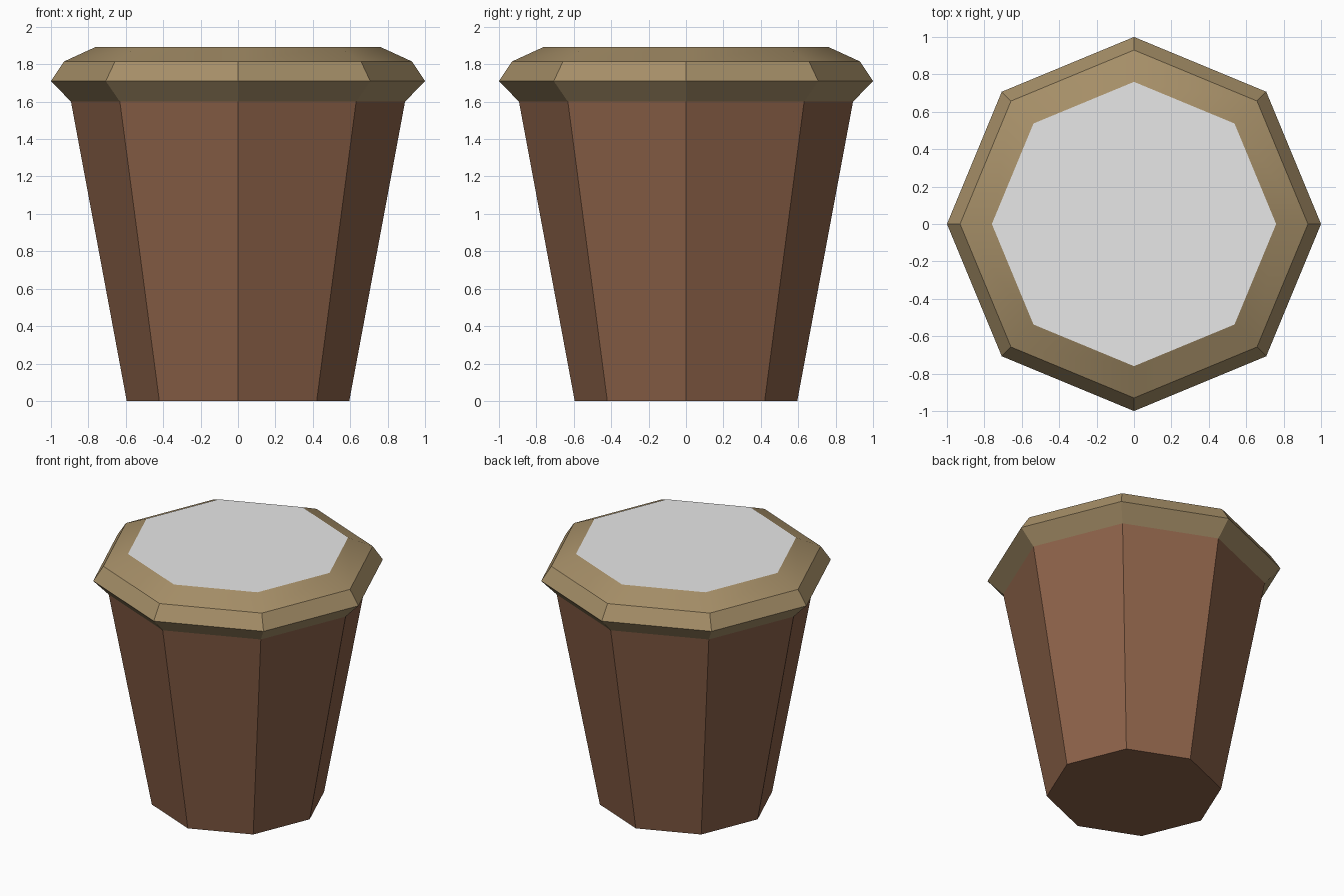
import bpy, math

if "Cube" in bpy.data.objects:
    bpy.data.objects.remove(bpy.data.objects["Cube"])

SIDES = 8


def material(name, rgb):
    # sRGB 0-255 to linear
    lin = [((c / 255 + 0.055) / 1.055) ** 2.4 for c in rgb]
    m = bpy.data.materials.new(name)
    m.diffuse_color = (*lin, 1)
    m.use_nodes = True
    m.node_tree.nodes["Principled BSDF"].inputs["Base Color"].default_value = m.diffuse_color
    return m


def lathe(name, profile, mat, cap_bottom=False, cap_top=False, smooth=None):
    # Revolve a (radius, height) profile in octagonal steps
    verts = [(r * math.cos(2 * math.pi * i / SIDES), r * math.sin(2 * math.pi * i / SIDES), z)
             for r, z in profile for i in range(SIDES)]
    faces = []
    for k in range(len(profile) - 1):
        for i in range(SIDES):
            j = (i + 1) % SIDES
            a, b = k * SIDES, (k + 1) * SIDES
            faces.append((a + i, a + j, b + j, b + i))
    if cap_bottom:
        faces.append(tuple(reversed(range(SIDES))))
    if cap_top:
        n = (len(profile) - 1) * SIDES
        faces.append(tuple(range(n, n + SIDES)))
    me = bpy.data.meshes.new(name)
    me.from_pydata(verts, [], faces)
    me.materials.append(mat)
    ob = bpy.data.objects.new(name, me)
    bpy.context.collection.objects.link(ob)
    if smooth:
        bpy.ops.object.select_all(action='DESELECT')
        ob.select_set(True)
        bpy.context.view_layer.objects.active = ob
        bpy.ops.object.shade_smooth_by_angle(angle=math.radians(smooth))
    return ob


wood = material("brown wood", (140, 98, 73))
band = material("tan rim", (166, 143, 104))
skin = material("pale grey skin", (231, 231, 231))

# Tapered wooden shell with a closed base
lathe("drum_body", [(0.595, 0), (0.893, 1.6)], wood, cap_bottom=True)
# Flared rim; only the shallow top slope is smooth
lathe("drum_rim", [(0.893, 1.6), (1.0, 1.71), (0.93, 1.815), (0.76, 1.893)], band, smooth=28)
# Flat drum head
lathe("drum_head", [(0.76, 1.893)], skin, cap_top=True)
